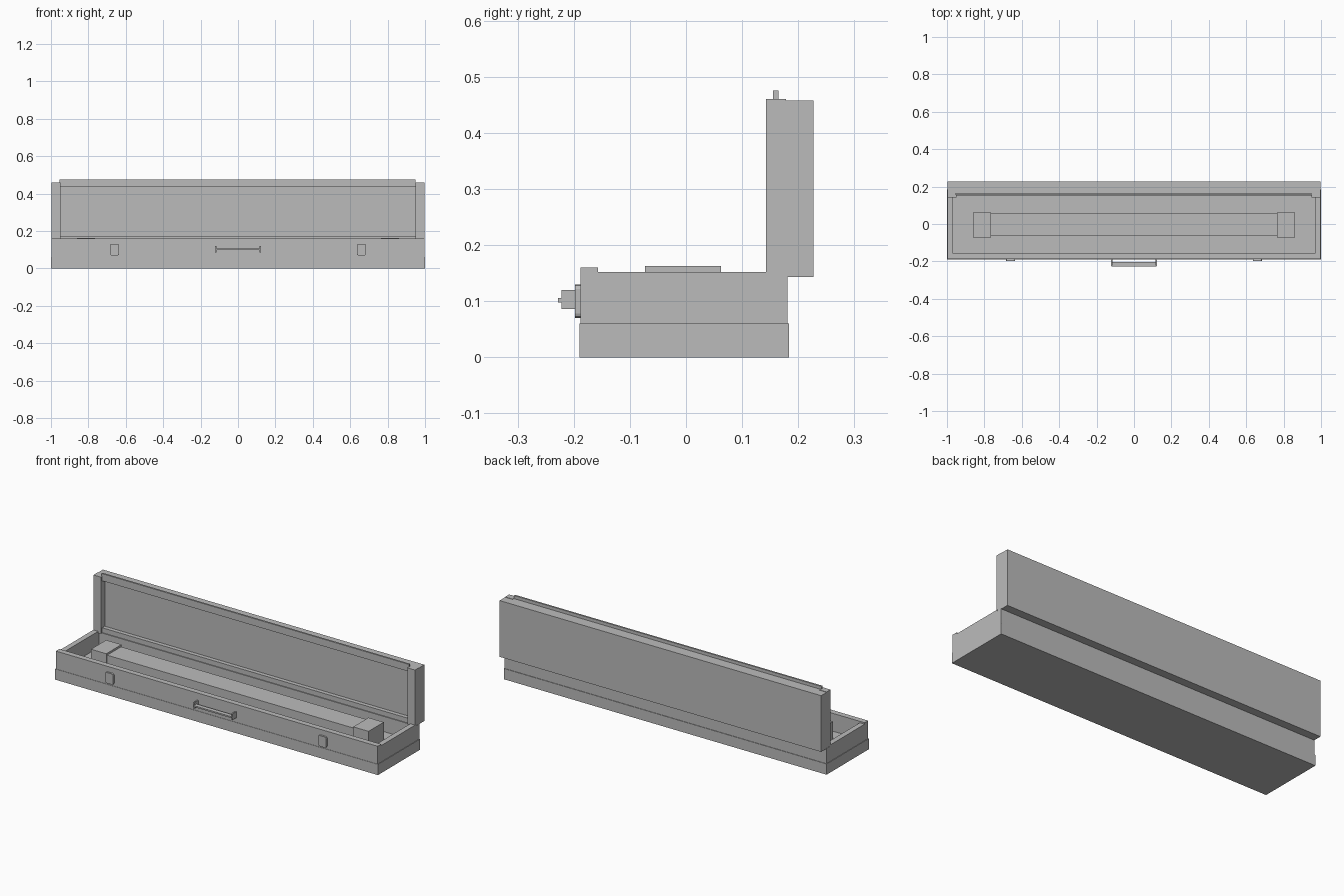
import bpy, bmesh
from mathutils import Matrix, Vector

cube = bpy.data.objects.get("Cube")
if cube:
    bpy.data.objects.remove(cube)

grey = bpy.data.materials.new("plain grey")
grey.use_nodes = True
colour = (0.5, 0.5, 0.5, 1)
grey.diffuse_color = colour
grey.node_tree.nodes["Principled BSDF"].inputs["Base Color"].default_value = colour


def box(name, x, y, z, bevel=0):
    """Box spanning the given (low, high) ranges, with optional cut upright edges."""
    lo, hi = Vector((x[0], y[0], z[0])), Vector((x[1], y[1], z[1]))
    bm = bmesh.new()
    bmesh.ops.create_cube(bm, size=1)
    bmesh.ops.transform(bm, verts=bm.verts, matrix=Matrix.Translation((lo + hi) / 2)
                        @ Matrix.Diagonal((*(hi - lo), 1)))
    if bevel:
        edges = [e for e in bm.edges
                 if abs(e.verts[0].co.y - e.verts[1].co.y) > 1e-4]
        bmesh.ops.bevel(bm, geom=edges, offset=bevel, segments=2,
                        profile=0.5, affect='EDGES')
    mesh = bpy.data.meshes.new(name)
    bm.to_mesh(mesh)
    bm.free()
    mesh.materials.append(grey)
    obj = bpy.data.objects.new(name, mesh)
    bpy.context.collection.objects.link(obj)
    return obj


def pair(name, x, y, z, bevel=0):
    """The same box on the left (+x) and mirrored on the right (-x)."""
    box("left_" + name, x, y, z, bevel)
    box("right_" + name, (-x[1], -x[0]), y, z, bevel)


# Case: solid lower band, with slightly inset walls above it
box("case_bottom", (-1, 1), (-0.19, 0.184), (0, 0.06))
box("front_wall", (-0.997, 0.997), (-0.188, -0.157), (0.06, 0.16))
box("back_wall", (-0.997, 0.997), (0.15, 0.181), (0.06, 0.145))
pair("end_wall", (0.967, 0.997), (-0.157, 0.15), (0.06, 0.152))

# Open lid: back panel, rim ends and the locating strips along the rim
box("lid_panel", (-0.996, 0.996), (0.178, 0.227), (0.143, 0.458))
pair("lid_end", (0.95, 0.996), (0.143, 0.178), (0.143, 0.46))
box("lid_top_rim", (-0.95, 0.95), (0.166, 0.178), (0.435, 0.458))
box("lid_top_strip", (-0.955, 0.95), (0.155, 0.165), (0.435, 0.475))
box("lid_bottom_strip", (-0.95, 0.95), (0.155, 0.178), (0.143, 0.172))

# Long contents resting in the case, with a block at each end
box("contents_bar", (-0.77, 0.77), (-0.065, 0.058), (0.06, 0.152))
pair("contents_end_block", (0.765, 0.86), (-0.073, 0.062), (0.06, 0.163))

# Front hardware
pair("latch", (0.635, 0.685), (-0.198, -0.188), (0.07, 0.13), 0.008)
pair("handle_post", (0.114, 0.122), (-0.222, -0.188), (0.086, 0.12))
box("handle_grip", (-0.12, 0.12), (-0.228, -0.204), (0.098, 0.106))
